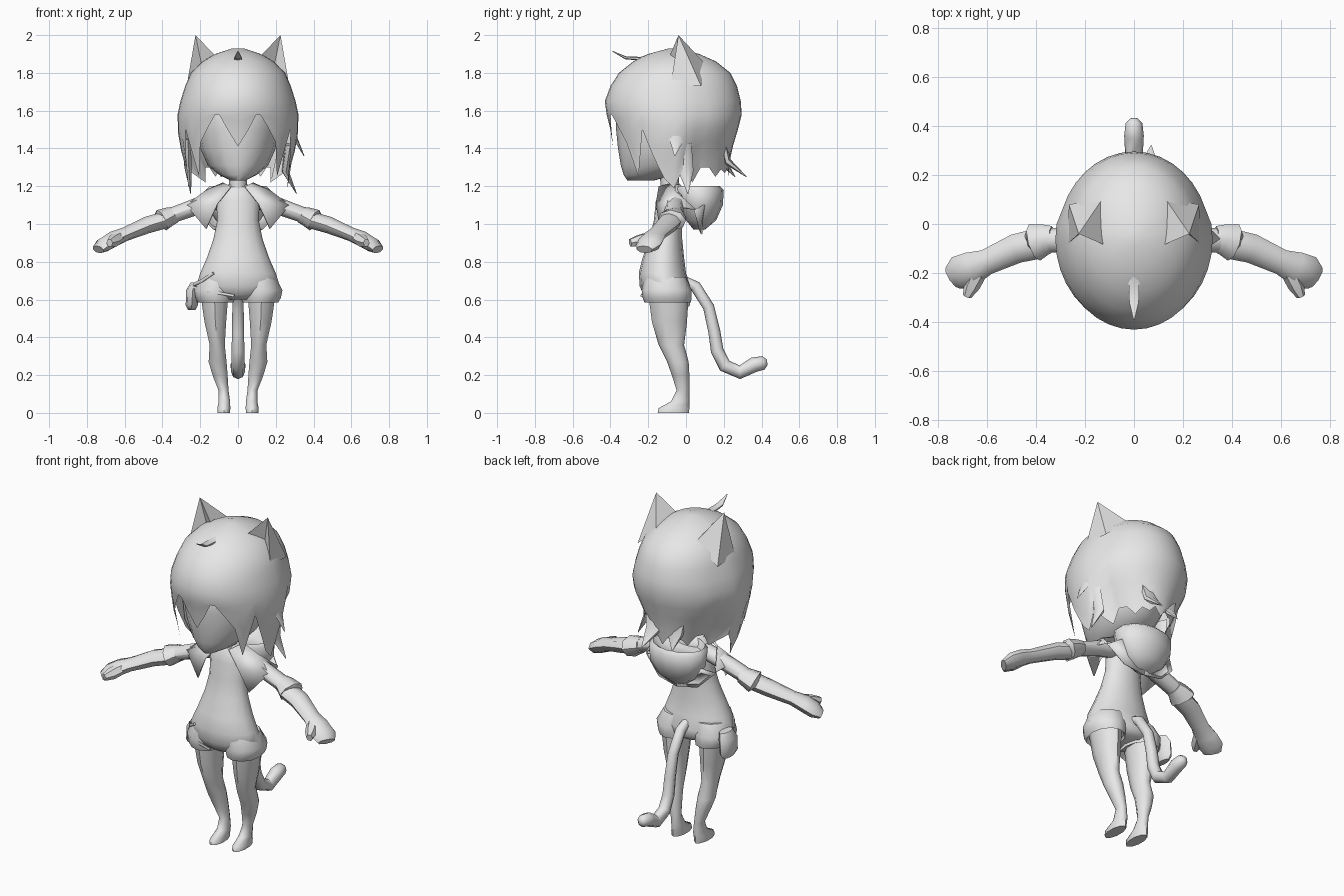
import bpy, math
from mathutils import Vector

grey = bpy.data.materials.new("light_grey")
grey.diffuse_color = (0.8, 0.8, 0.8, 1)


def make(name, verts, faces, mirror=False, thick=0):
    me = bpy.data.meshes.new(name)
    me.from_pydata([tuple(v) for v in verts], [], faces)
    me.materials.append(grey)
    ob = bpy.data.objects.new(name, me)
    bpy.context.collection.objects.link(ob)
    if thick:
        ob.modifiers.new("thickness", 'SOLIDIFY').thickness = thick
    if mirror:
        ob.modifiers.new("mirror", 'MIRROR').use_mirror_merge = False
    return ob


def skin(name, rings, mirror=False, caps=(True, True)):
    n = len(rings[0])
    verts = [v for r in rings for v in r]
    faces = [(k * n + i, k * n + (i + 1) % n, (k + 1) * n + (i + 1) % n, (k + 1) * n + i)
             for k in range(len(rings) - 1) for i in range(n)]
    if caps[0]:
        faces.append(tuple(reversed(range(n))))
    if caps[1]:
        faces.append(tuple(range(len(verts) - n, len(verts))))
    return make(name, verts, faces, mirror)


# horizontal rings: (z, centre x, front y, back y, half width)
def loft(name, rows, n=14, mirror=False, caps=(True, True)):
    rings = []
    for z, cx, y0, y1, rx in rows:
        rings.append([Vector((cx + rx * math.sin(a), (y0 + y1) / 2 + (y1 - y0) / 2 * -math.cos(a), z))
                      for a in (2 * math.pi * i / n for i in range(n))])
    return skin(name, rings, mirror, caps)


# tube along a path: (x, y, z, radius across, radius along up)
def sweep(name, rows, n=8, ref=(0, 0, 1), mirror=False):
    pts = [Vector(r[:3]) for r in rows]
    rings = []
    for i, r in enumerate(rows):
        t = (pts[min(i + 1, len(pts) - 1)] - pts[max(i - 1, 0)]).normalized()
        u = t.cross(Vector(ref)).normalized()
        v = u.cross(t)
        rings.append([pts[i] + u * r[3] * math.cos(a) - v * r[4] * math.sin(a)
                      for a in (2 * math.pi * k / n for k in range(n))])
    return skin(name, rings, mirror)


# face and skull under the hair
loft("head", [(1.23, 0, -0.31, -0.17, 0.04), (1.26, 0, -0.33, -0.06, 0.1),
              (1.31, 0, -0.345, 0.1, 0.16), (1.4, 0, -0.36, 0.16, 0.2),
              (1.5, 0, -0.37, 0.18, 0.22), (1.62, 0, -0.37, 0.18, 0.22),
              (1.75, 0, -0.28, 0.15, 0.15)], 16)
loft("neck", [(1.1, 0, -0.13, -0.03, 0.05), (1.3, 0, -0.14, -0.04, 0.045)], 8)

# hair shell with a jagged lower edge, one value per 10 degrees from front to back
profile = [(1.93, -0.09, -0.03, 0.03), (1.9, -0.2, 0.07, 0.12), (1.86, -0.28, 0.16, 0.19),
           (1.8, -0.355, 0.235, 0.25), (1.73, -0.4, 0.27, 0.28), (1.65, -0.43, 0.29, 0.305),
           (1.58, -0.42, 0.295, 0.32), (1.5, -0.4, 0.275, 0.32), (1.4, -0.385, 0.245, 0.305),
           (1.3, -0.36, 0.225, 0.275), (1.17, -0.345, 0.22, 0.26)]
edge = [1.41, 1.5, 1.6, 1.51, 1.43, 1.25, 1.5, 1.36, 1.24, 1.19, 1.29, 1.22, 1.3,
        1.3, 1.25, 1.29, 1.27, 1.3, 1.25]


def shell(z):
    for a, b in zip(profile, profile[1:]):
        if z >= b[0]:
            f = (a[0] - z) / (a[0] - b[0])
            return [p + (q - p) * f for p, q in zip(a, b)]
    return profile[-1]


rings = []
levels = [p[0] for p in profile[:7]]
for k in range(11):
    ring = []
    for i in range(36):
        j = min(i, 36 - i)
        z = levels[k] if k < 7 else 1.58 + (edge[j] - 1.58) * (k - 6) / 4
        _, y0, y1, rx = shell(z)
        if j > 10:  # back hair sits inside the front hair and narrows to the nape
            rx *= 0.97 - 0.28 * min(1, max(0, (1.52 - z) / 0.25))
        a = math.radians(i * 10)
        ring.append(Vector((rx * math.sin(a), (y0 + y1) / 2 - (y1 - y0) / 2 * math.cos(a), z)))
    rings.append(ring)
skin("hair", list(reversed(rings)), caps=(False, True))

# loose locks flicking out from the hair
for name, rows in {
    "side_lock": [(0.27, -0.02, 1.42, 0.05, 0.02), (0.25, 0, 1.28, 0.04, 0.02), (0.31, 0.01, 1.16, 0.002, 0.002)],
    "outer_lock": [(0.29, -0.04, 1.6, 0.05, 0.015), (0.305, -0.05, 1.45, 0.04, 0.01), (0.35, -0.06, 1.36, 0.002, 0.002)],
    "left_lock": [(-0.27, -0.1, 1.45, 0.05, 0.02), (-0.265, -0.09, 1.3, 0.04, 0.02), (-0.25, -0.06, 1.16, 0.002, 0.002)],
    "back_lock": [(0.06, 0.2, 1.42, 0.02, 0.07), (0.06, 0.22, 1.33, 0.02, 0.05), (0.07, 0.32, 1.25, 0.002, 0.002)],
    "back_lock_left": [(-0.07, 0.19, 1.42, 0.02, 0.07), (-0.07, 0.2, 1.32, 0.02, 0.05), (-0.09, 0.26, 1.25, 0.002, 0.002)],
}.items():
    sweep(name, rows, 6, (1, 0, 0) if "back" in name else (0.9, 0.1, 0))
sweep("top_curl", [(0, -0.17, 1.9, 0.006, 0.01), (0, -0.24, 1.875, 0.01, 0.025),
                   (0, -0.32, 1.88, 0.008, 0.022), (0, -0.39, 1.915, 0.002, 0.002)], 6, (1, 0, 0))

# pointed ears, hollow at the front
make("ear", [(0.225, -0.04, 2.0), (0.11, -0.09, 1.88), (0.27, -0.08, 1.74), (0.265, 0.08, 1.73),
             (0.13, 0.1, 1.85), (0.19, -0.02, 1.83)],
     [(0, 1, 5), (0, 5, 2), (0, 2, 3), (0, 3, 4), (0, 4, 1)], True)

# torso and shorts
loft("torso", [(0.6, 0, -0.19, 0.0, 0.1), (0.625, 0, -0.225, 0.025, 0.17), (0.67, 0, -0.245, 0.025, 0.222),
               (0.74, 0, -0.25, 0.0, 0.2),
               (0.82, 0, -0.23, -0.01, 0.165), (0.92, 0, -0.195, -0.02, 0.13), (1.02, 0, -0.17, -0.02, 0.11),
               (1.12, 0, -0.16, 0.0, 0.115), (1.17, 0, -0.145, 0.0, 0.1), (1.21, 0, -0.12, -0.03, 0.05)], 16)
loft("shorts_leg", [(0.62, 0.122, -0.2, 0.01, 0.08), (0.585, 0.118, -0.22, 0.025, 0.095),
                    (0.61, 0.122, -0.23, 0.03, 0.105), (0.65, 0.122, -0.235, 0.03, 0.113),
                    (0.72, 0.1, -0.22, 0.0, 0.1)], 12, True)

# legs with small feet
loft("leg", [(0, 0.075, -0.15, 0.015, 0.035), (0.025, 0.075, -0.145, 0.018, 0.036),
             (0.06, 0.072, -0.08, 0.018, 0.032), (0.12, 0.077, -0.05, 0.018, 0.028),
             (0.2, 0.095, -0.075, 0.018, 0.042), (0.27, 0.108, -0.1, 0.014, 0.05),
             (0.36, 0.11, -0.145, -0.01, 0.042), (0.48, 0.12, -0.18, 0.005, 0.06),
             (0.63, 0.125, -0.2, 0.015, 0.078)], 10, True)

# arms, rolled sleeves and mitten hands
sweep("upper_arm", [(0.08, -0.06, 1.13, 0.05, 0.045), (0.2, -0.06, 1.1, 0.05, 0.045),
                    (0.42, -0.07, 1.02, 0.05, 0.04)], 8, mirror=True)
sweep("sleeve_cuff", [(0.33, -0.06, 1.05, 0.052, 0.043), (0.36, -0.063, 1.04, 0.062, 0.05),
                      (0.405, -0.075, 1.02, 0.078, 0.06), (0.41, -0.078, 1.015, 0.055, 0.042)], 8, mirror=True)
sweep("forearm", [(0.39, -0.08, 1.02, 0.062, 0.045), (0.48, -0.1, 0.995, 0.06, 0.045),
                  (0.6, -0.155, 0.945, 0.052, 0.037), (0.66, -0.18, 0.92, 0.068, 0.042),
                  (0.71, -0.2, 0.89, 0.072, 0.04), (0.74, -0.22, 0.865, 0.05, 0.024)], 8, mirror=True)
sweep("thumb", [(0.63, -0.19, 0.93, 0.036, 0.032), (0.66, -0.25, 0.91, 0.034, 0.034),
                (0.68, -0.295, 0.9, 0.018, 0.022)], 6, mirror=True)

# hood hanging behind the neck, with pointed collar flaps
loft("hood", [(0.97, 0, 0.04, 0.1, 0.05), (1.02, 0, 0.0, 0.16, 0.12), (1.1, 0, -0.04, 0.195, 0.17),
              (1.18, 0, -0.06, 0.2, 0.175), (1.2, 0, -0.05, 0.18, 0.155), (1.16, 0, -0.03, 0.13, 0.12)], 14)
make("collar_flap", [(0.04, -0.145, 1.2), (0.11, -0.16, 1.11), (0.17, -0.14, 0.975), (0.275, -0.1, 1.1),
                     (0.17, -0.06, 1.18), (0.08, -0.06, 1.22), (0.23, 0.05, 1.08)],
     [(0, 1, 4, 5), (1, 2, 3, 4), (4, 3, 6)], True, 0.008)
make("back_flap", [(0, 0.12, 1.06), (0.17, 0.1, 1.1), (0.23, 0.05, 1.07), (0.13, 0.075, 0.97), (0, 0.085, 0.945)],
     [(0, 1, 2, 3, 4)], True, 0.008)

# tail
sweep("tail", [(0, -0.01, 0.7, 0.025, 0.025), (0, 0.05, 0.67, 0.03, 0.03), (0, 0.12, 0.56, 0.03, 0.03),
               (0, 0.15, 0.43, 0.032, 0.032), (0, 0.165, 0.33, 0.034, 0.034), (0, 0.205, 0.25, 0.036, 0.036),
               (0, 0.285, 0.215, 0.036, 0.036), (0, 0.36, 0.255, 0.04, 0.04), (0, 0.41, 0.265, 0.036, 0.034),
               (0, 0.43, 0.268, 0.015, 0.015)], 8, (1, 0, 0))

# hip pouch with strap
loft("pouch", [(0.545, -0.245, -0.1, 0.0, 0.02), (0.57, -0.245, -0.13, 0.02, 0.032),
               (0.65, -0.24, -0.13, 0.02, 0.035), (0.69, -0.225, -0.11, 0.0, 0.025)], 8)
sweep("pouch_strap", [(-0.235, -0.12, 0.68, 0.006, 0.01), (-0.19, -0.18, 0.7, 0.006, 0.01),
                      (-0.13, -0.225, 0.74, 0.006, 0.008)], 6)
sweep("belt", [(-0.235, -0.12, 0.665, 0.006, 0.008), (-0.16, -0.22, 0.645, 0.006, 0.008),
               (-0.02, -0.235, 0.62, 0.006, 0.008)], 6)

# soft shading with kept creases
for ob in bpy.context.collection.objects:
    ob.select_set(True)
    bpy.context.view_layer.objects.active = ob
bpy.ops.object.shade_smooth_by_angle(angle=math.radians(50))
